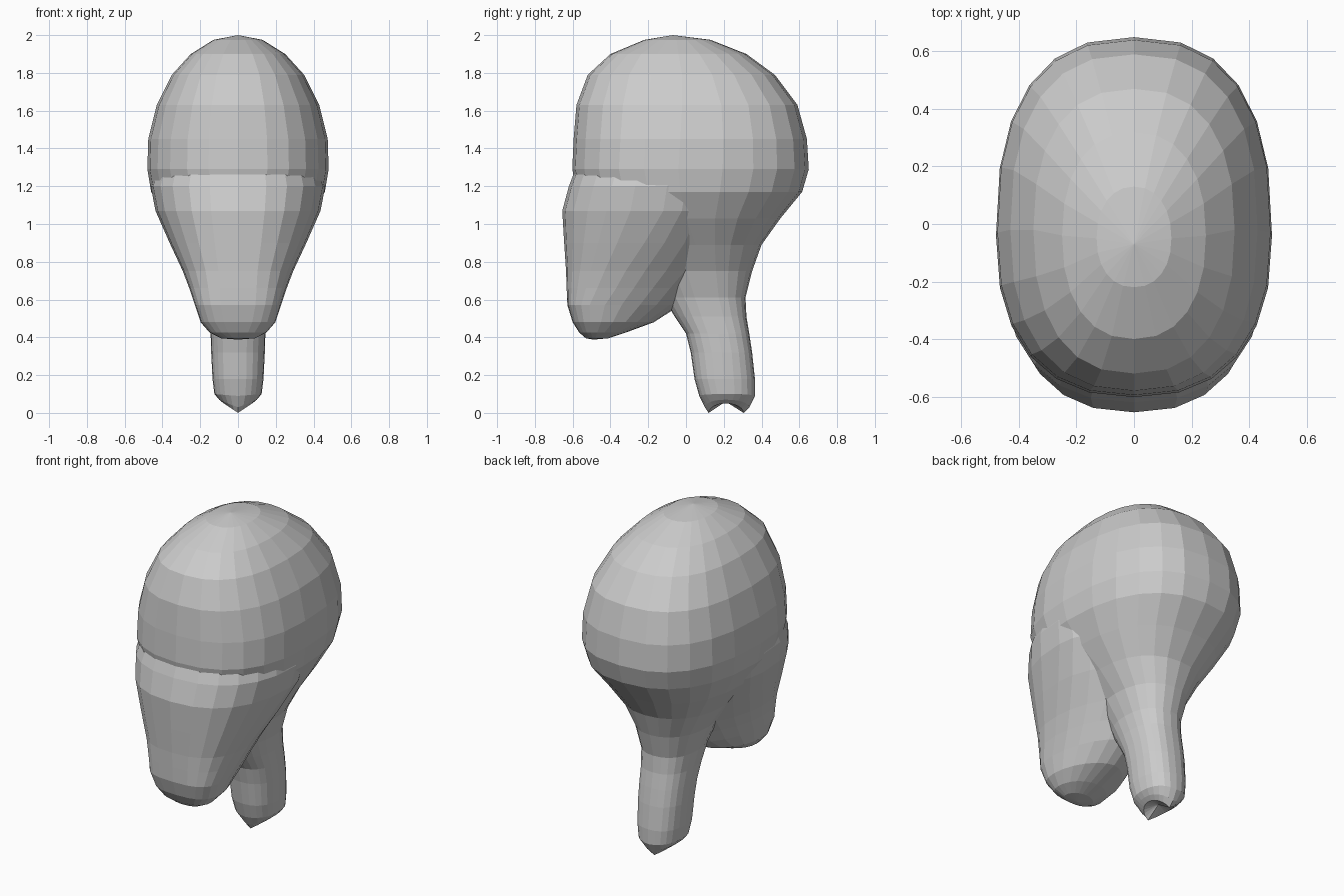
import bpy, bmesh
from math import sin, cos, pi

SEG = 24


def spow(v, n):
    return (1 if v >= 0 else -1) * abs(v) ** (2 / n)


def loft(name, rings, top, bottom):
    """Stack egg-shaped rings: z, front y, widest y, back y, half width, front/back squareness, side lift."""
    bm = bmesh.new()
    loops = []
    for z, yf, ym, yb, w, nf, nb, lift in rings:
        loop = []
        for i in range(SEG):
            t = 2 * pi * i / SEG
            s, c = sin(t), cos(t)
            n, reach = (nb, yb - ym) if s > 0 else (nf, ym - yf)
            loop.append(bm.verts.new((w * spow(c, n), ym + reach * spow(s, n), z + lift * abs(c))))
        loops.append(loop)
    for a, b in zip(loops, loops[1:]):
        for i in range(SEG):
            j = (i + 1) % SEG
            bm.faces.new((a[i], a[j], b[j], b[i]))
    for loop, (y, z) in ((loops[0], top), (loops[-1], bottom)):
        pole = bm.verts.new((0, y, z))
        for i in range(SEG):
            bm.faces.new((loop[i], loop[(i + 1) % SEG], pole))
    bmesh.ops.recalc_face_normals(bm, faces=bm.faces)
    me = bpy.data.meshes.new(name)
    bm.to_mesh(me)
    bm.free()
    ob = bpy.data.objects.new(name, me)
    bpy.context.collection.objects.link(ob)
    return ob


# Cranium running down the back into the neck
head = loft("head", [
    (1.975, -0.22, -0.05, 0.13, 0.13, 2.2, 2.2, 0),
    (1.90, -0.40, -0.04, 0.32, 0.25, 2.3, 2.3, 0),
    (1.79, -0.52, -0.02, 0.47, 0.35, 2.4, 2.4, 0),
    (1.63, -0.58, -0.02, 0.59, 0.43, 2.4, 2.5, 0),
    (1.45, -0.595, -0.03, 0.64, 0.475, 2.4, 2.5, 0),
    (1.29, -0.602, -0.04, 0.65, 0.48, 2.4, 2.5, 0),
    (1.17, -0.58, -0.03, 0.615, 0.46, 2.3, 2.4, 0),
    (1.03, -0.48, 0.00, 0.50, 0.385, 2.2, 2.3, 0),
    (0.89, -0.33, 0.05, 0.40, 0.29, 2.1, 2.2, 0),
    (0.75, -0.20, 0.08, 0.35, 0.205, 2.1, 2.2, 0),
    (0.61, -0.12, 0.11, 0.315, 0.16, 2.1, 2.3, 0),
    (0.51, -0.06, 0.14, 0.32, 0.148, 2.2, 2.4, 0),
    (0.42, 0.00, 0.17, 0.335, 0.145, 2.4, 2.4, 0),
    (0.32, 0.025, 0.19, 0.35, 0.142, 2.4, 2.4, 0),
    (0.18, 0.045, 0.20, 0.365, 0.135, 2.4, 2.4, 0),
    (0.09, 0.07, 0.21, 0.365, 0.125, 2.3, 2.3, 0.01),
    (0.03, 0.10, 0.21, 0.335, 0.10, 2.2, 2.2, 0.04),
    (0.00, 0.12, 0.21, 0.305, 0.075, 2.0, 2.0, 0.05),
], (-0.07, 2.0), (0.21, 0.06))

# Face tapering down to the chin
jaw = loft("jaw", [
    (1.36, -0.56, -0.08, 0.25, 0.42, 2.4, 2.0, 0),
    (1.20, -0.62, -0.10, 0.28, 0.462, 2.4, 2.0, 0),
    (1.07, -0.655, -0.12, 0.26, 0.437, 2.4, 2.0, 0),
    (0.90, -0.645, -0.22, 0.22, 0.362, 2.5, 1.9, 0),
    (0.75, -0.635, -0.32, 0.14, 0.292, 2.6, 1.8, 0),
    (0.66, -0.632, -0.37, 0.05, 0.258, 2.8, 1.8, 0),
    (0.57, -0.628, -0.43, -0.03, 0.228, 3.0, 1.8, 0),
    (0.48, -0.60, -0.45, -0.17, 0.198, 2.8, 1.8, 0),
    (0.425, -0.565, -0.47, -0.32, 0.15, 2.6, 2.0, 0),
    (0.395, -0.53, -0.48, -0.41, 0.09, 2.2, 2.0, 0),
], (-0.1, 1.38), (-0.49, 0.388))

# Fuse both into one skin
mod = head.modifiers.new("fuse", 'BOOLEAN')
mod.operation = 'UNION'
mod.solver = 'EXACT'
mod.object = jaw
bpy.context.view_layer.objects.active = head
head.select_set(True)
bpy.ops.object.modifier_apply(modifier=mod.name)
bpy.data.objects.remove(jaw)
